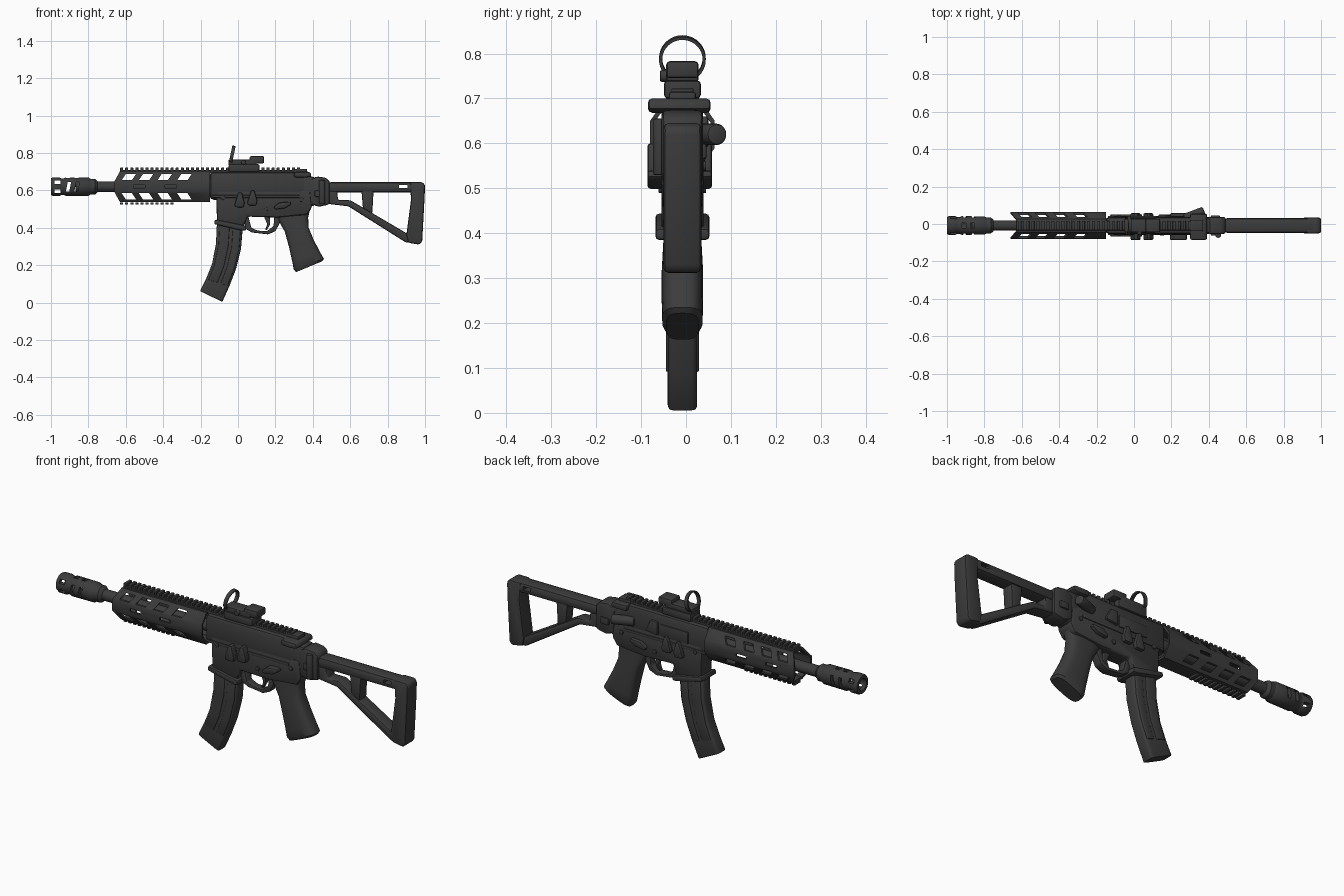
import bpy, bmesh, math
from mathutils import Vector

YC = -0.008      # centre plane of the body
AX = 0.62        # height of the barrel axis
scene = bpy.context.scene
if "Cube" in bpy.data.objects:
    bpy.data.objects.remove(bpy.data.objects["Cube"])

black = bpy.data.materials.new("matte_black")
black.use_nodes = True
colour = (0.045, 0.045, 0.045, 1)
black.diffuse_color = colour
black.node_tree.nodes["Principled BSDF"].inputs["Base Color"].default_value = colour

parts, cutters = [], []


def finish(name, bm, bevel=0, loc=(0, 0, 0), cutter=False):
    bmesh.ops.recalc_face_normals(bm, faces=bm.faces)
    mesh = bpy.data.meshes.new(name)
    bm.to_mesh(mesh)
    bm.free()
    mesh.materials.append(black)
    ob = bpy.data.objects.new(name, mesh)
    ob.location = loc
    scene.collection.objects.link(ob)
    if bevel:
        m = ob.modifiers.new("bevel", 'BEVEL')
        m.width, m.segments, m.limit_method = bevel, 2, 'ANGLE'
    ob.hide_render = cutter
    (cutters if cutter else parts).append(ob)
    return ob


def skin(name, rings, wrap=False, bevel=0, loc=(0, 0, 0)):
    """Bridge rings of points; wrap closes a tube, otherwise the ends are capped."""
    bm = bmesh.new()
    vs = [[bm.verts.new(p) for p in r] for r in rings]
    n = len(vs[0])
    for a, b in zip(vs, vs[1:] + ([vs[0]] if wrap else [])):
        for i in range(n):
            j = (i + 1) % n
            bm.faces.new((a[i], a[j], b[j], b[i]))
    if not wrap:
        bm.faces.new(vs[0])
        bm.faces.new(vs[-1])
    return finish(name, bm, bevel, loc)


def prism(name, pts, half, bevel=0.006, y=YC, cutter=False):
    """Side outline extruded across the width."""
    bm = bmesh.new()
    f = bm.faces.new([bm.verts.new((x, y - half, z)) for x, z in pts])
    ext = bmesh.ops.extrude_face_region(bm, geom=[f])
    bmesh.ops.translate(bm, vec=(0, 2 * half, 0),
                        verts=[v for v in ext["geom"] if isinstance(v, bmesh.types.BMVert)])
    return finish(name, bm, 0 if cutter else bevel, cutter=cutter)


def box(name, x0, x1, z0, z1, half, bevel=0.006, y=YC, cutter=False):
    return prism(name, [(x0, z0), (x1, z0), (x1, z1), (x0, z1)], half, bevel, y, cutter)


def lathe(name, prof, wrap=False, x=0, z=AX, n=28):
    a = [math.tau * i / n for i in range(n)]
    return skin(name, [[(px, r * math.cos(t), r * math.sin(t)) for t in a] for px, r in prof],
                wrap, loc=(x, YC, z))


def rod(name, a, b, r, bevel=0.004):
    a, b = Vector(a), Vector(b)
    bm = bmesh.new()
    bmesh.ops.create_cone(bm, cap_ends=True, segments=20, radius1=r, radius2=r, depth=(b - a).length)
    bmesh.ops.rotate(bm, verts=bm.verts, matrix=(b - a).to_track_quat('Z', 'Y').to_matrix())
    bmesh.ops.translate(bm, verts=bm.verts, vec=(a + b) / 2)
    return finish(name, bm, bevel)


def section(p, q, half, power=4, n=28):
    """Rounded cross-section between a front point and a rear point."""
    c, d = (Vector(p) + Vector(q)) / 2, (Vector(q) - Vector(p)) / 2
    ring = []
    for i in range(n):
        t = math.tau * i / n
        u, v = [math.copysign(abs(k) ** (2 / power), k) for k in (math.cos(t), math.sin(t))]
        ring.append((c.x + d.x * u, YC + half * v, c.y + d.y * u))
    return ring


def cut(ob, cutter):
    m = ob.modifiers.new("cut", 'BOOLEAN')
    m.operation, m.object, m.solver = 'DIFFERENCE', cutter, 'EXACT'


def rail(name, x0, x1, z0, z1, half, pitch=0.027):
    box(name, x0, x1, min(z0, z1), max(z0, z1), half, 0.002)
    step = 0.014 if z1 > z0 else -0.014
    lo, hi = sorted((z1 - 0.002, z1 + step))
    tooth = box(name + "_teeth", x0, x0 + pitch * 0.6, lo, hi, half * 0.95, 0.002)
    m = tooth.modifiers.new("row", 'ARRAY')
    m.use_relative_offset, m.use_constant_offset = False, True
    m.constant_offset_displace = (pitch, 0, 0)
    m.count = int((x1 - x0) / pitch)


# Muzzle device with bore, ports and slanted slots
muzzle = lathe("muzzle_device", [(-1, 0.03), (-1, 0.045), (-0.99, 0.05), (-0.955, 0.05), (-0.945, 0.045),
               (-0.93, 0.045), (-0.92, 0.05), (-0.8, 0.049), (-0.785, 0.04), (-0.785, 0.03)], wrap=True)
for dz in (-0.024, 0.024):
    cut(muzzle, box("port_cutter", -0.98, -0.95, AX + dz - 0.009, AX + dz + 0.009, 0.1, cutter=True))
for x in (-0.92, -0.875):
    cut(muzzle, prism("slot_cutter", [(x, AX - 0.025), (x + 0.018, AX - 0.025),
                                      (x + 0.028, AX + 0.025), (x + 0.01, AX + 0.025)], 0.1, cutter=True))
    cut(muzzle, box("top_slot_cutter", x, x + 0.022, AX, AX + 0.1, 0.014, cutter=True))
lathe("barrel", [(-0.87, 0.02), (-0.865, 0.03), (-0.79, 0.042), (-0.765, 0.042), (-0.755, 0.034),
                 (-0.75, 0.028), (-0.14, 0.028)])

# Hollow eight-sided handguard
OCT = [(0.072, 0.03), (0.036, 0.082), (-0.036, 0.082), (-0.072, 0.03),
       (-0.072, -0.03), (-0.036, -0.082), (0.036, -0.082), (0.072, -0.03)]


def oct_ring(s, front):
    return [(-0.66 + 0.55 * (abs(z) - 0.03) if front else -0.15, YC + y * s, AX + z * s) for y, z in OCT]


guard = skin("handguard", [oct_ring(1, True), oct_ring(1, False), oct_ring(0.87, False), oct_ring(0.87, True)],
             wrap=True)
for x in (-0.622, -0.53, -0.43, -0.325):
    for s in (1, -1):
        lo, hi = AX + s * 0.035, AX + s * 0.068
        cut(guard, prism("vent_cutter", [(x, lo), (x + 0.055, lo), (x + 0.077, hi), (x + 0.022, hi)],
                         0.2, cutter=True))
for x in (-0.56, -0.39):
    cut(guard, box("side_slot_cutter", x, x + 0.062, AX - 0.008, AX + 0.008, 0.2, cutter=True))
rail("top_rail", -0.63, 0.35, 0.693, 0.708, 0.026)
rail("lower_rail", -0.63, -0.33, 0.55, 0.538, 0.026)

# Receiver
box("upper_receiver", -0.152, 0.36, 0.55, 0.7, 0.046, 0.022)
prism("lower_receiver", [(-0.118, 0.6), (0.385, 0.6), (0.396, 0.51), (0.37, 0.47), (0.21, 0.455),
                         (0.05, 0.46), (0.03, 0.405), (-0.112, 0.43)], 0.047, 0.012)
prism("magazine_well_lip", [(-0.125, 0.445), (-0.128, 0.42), (0.02, 0.385), (0.044, 0.385),
                            (0.044, 0.41), (0.01, 0.418)], 0.06, 0.008)
box("receiver_end", 0.34, 0.41, 0.515, 0.675, 0.042, 0.015)
box("rear_rail_block", 0.3, 0.37, 0.69, 0.715, 0.03, 0.006)
prism("charging_handle", [(0.3, 0.67), (0.36, 0.668), (0.395, 0.675), (0.385, 0.7), (0.3, 0.7)],
      0.07, 0.01, y=-0.015)
box("ejection_port_cover", -0.04, 0.12, 0.59, 0.65, 0.005, 0.003, y=YC + 0.046)
prism("case_deflector", [(0.13, 0.59), (0.2, 0.6), (0.17, 0.66), (0.13, 0.66)], 0.012, 0.006, y=YC + 0.046)
rod("forward_assist", (0.27, 0.03, AX), (0.375, 0.07, AX), 0.024, 0.008)
box("side_rib", -0.14, 0.33, 0.56, 0.575, 0.051, 0.004)

# Controls
for side, depth in ((-1, 0.028), (1, 0.016)):
    y = YC + side * 0.05
    for x, z in ((-0.02, 0.51), (0.048, 0.52)):
        prism("release_paddle", [(x, z + 0.01), (x + 0.01, z), (x + 0.05, z), (x + 0.055, z + 0.025),
                                 (x + 0.04, z + 0.08), (x + 0.022, z + 0.08)], depth, 0.008, y)
    prism("selector_lever", [(0.19, 0.51), (0.2, 0.498), (0.25, 0.505), (0.285, 0.525), (0.28, 0.54),
                             (0.22, 0.535)], depth, 0.007, y)
    for x, z in ((-0.08, 0.56), (0.34, 0.55), (0.15, 0.5)):
        rod("cross_pin", (x, YC, z), (x, YC + side * 0.053, z), 0.011, 0.002)

# Trigger and guard
prism("trigger_guard", [(0.03, 0.46), (0.04, 0.395), (0.075, 0.375), (0.16, 0.365), (0.2, 0.382), (0.22, 0.42),
                        (0.235, 0.47), (0.195, 0.47), (0.19, 0.41), (0.155, 0.382), (0.105, 0.385),
                        (0.072, 0.4), (0.055, 0.46)], 0.022, 0.005)
prism("trigger", [(0.135, 0.47), (0.17, 0.47), (0.172, 0.42), (0.155, 0.388), (0.145, 0.388),
                  (0.156, 0.42)], 0.012, 0.004)

# Grip
skin("grip", [section(p, q, h, 3.2) for p, q, h in (
    ((0.19, 0.48), (0.39, 0.52), 0.036), ((0.21, 0.45), (0.375, 0.455), 0.038),
    ((0.25, 0.38), (0.378, 0.4), 0.042), ((0.272, 0.3), (0.405, 0.335), 0.046),
    ((0.29, 0.22), (0.44, 0.268), 0.046), ((0.298, 0.178), (0.459, 0.235), 0.045),
    ((0.31, 0.163), (0.452, 0.222), 0.036))])

# Curved magazine with lengthwise ribs
MAG = [((-0.112, 0.44), (0.027, 0.42)), ((-0.118, 0.313), (0.016, 0.286)), ((-0.139, 0.206), (-0.011, 0.179)),
       ((-0.171, 0.126), (-0.046, 0.088)), ((-0.203, 0.062), (-0.084, 0.004))]
skin("magazine", [section(p, q, 0.033, 7) for p, q in MAG], bevel=0.004)
for a, b in ((0.1, 0.5), (0.62, 0.93)):
    skin("magazine_rib", [section(Vector(p).lerp(q, a), Vector(p).lerp(q, b), 0.037, 10)
                          for p, q in MAG[:-1]], bevel=0.002)

# Reflex sight
box("sight_mount", -0.05, 0.115, 0.7, 0.74, 0.041, 0.008)
box("sight_body", -0.052, 0.1, 0.735, 0.765, 0.036, 0.008)
box("sight_emitter", 0.062, 0.14, 0.745, 0.783, 0.036, 0.008)
rod("sight_knob", (0.03, YC, 0.75), (0.03, YC - 0.05, 0.75), 0.013)
ring = lathe("sight_ring", [(-0.009, 0.045), (-0.009, 0.052), (0.009, 0.052), (0.009, 0.045)],
             wrap=True, x=-0.032, z=0.788, n=40)
ring.rotation_euler.y = math.radians(12)

# Folding hinge
prism("stock_hinge", [(0.38, 0.655), (0.42, 0.675), (0.47, 0.668), (0.49, 0.65), (0.49, 0.525), (0.43, 0.512),
                      (0.385, 0.53)], 0.046, 0.012)
rod("hinge_pin", (0.45, YC - 0.05, 0.53), (0.45, YC - 0.05, 0.655), 0.016)
box("hinge_latch", 0.41, 0.46, 0.565, 0.6, 0.054, 0.006)

# Skeleton stock
tube = box("stock_tube", 0.48, 0.975, 0.59, 0.645, 0.039, 0.018)
cut(tube, box("sling_slot_cutter", 0.862, 0.905, 0.612, 0.63, 0.1, cutter=True))
prism("butt", [(0.92, 0.645), (0.985, 0.645), (1, 0.63), (0.998, 0.57), (0.985, 0.33), (0.972, 0.31),
               (0.91, 0.32), (0.9, 0.36), (0.925, 0.55)], 0.042, 0.016)
prism("stock_strut", [(0.48, 0.6), (0.53, 0.6), (0.535, 0.548), (0.6, 0.548), (0.91, 0.366), (0.95, 0.325),
                      (0.9, 0.32), (0.59, 0.515), (0.48, 0.528)], 0.034, 0.009)
prism("stock_post", [(0.66, 0.6), (0.725, 0.6), (0.718, 0.475), (0.668, 0.505)], 0.03, 0.008)

# Bake modifiers, drop cutters, smooth rounded faces
dg = bpy.context.evaluated_depsgraph_get()
baked = [bpy.data.meshes.new_from_object(ob.evaluated_get(dg)) for ob in parts]
for ob, mesh in zip(parts, baked):
    ob.modifiers.clear()
    ob.data = mesh
for ob in cutters:
    bpy.data.objects.remove(ob)
bpy.ops.object.select_all(action='DESELECT')
for ob in parts:
    ob.select_set(True)
bpy.context.view_layer.objects.active = parts[0]
bpy.ops.object.shade_smooth_by_angle(angle=math.radians(35))
